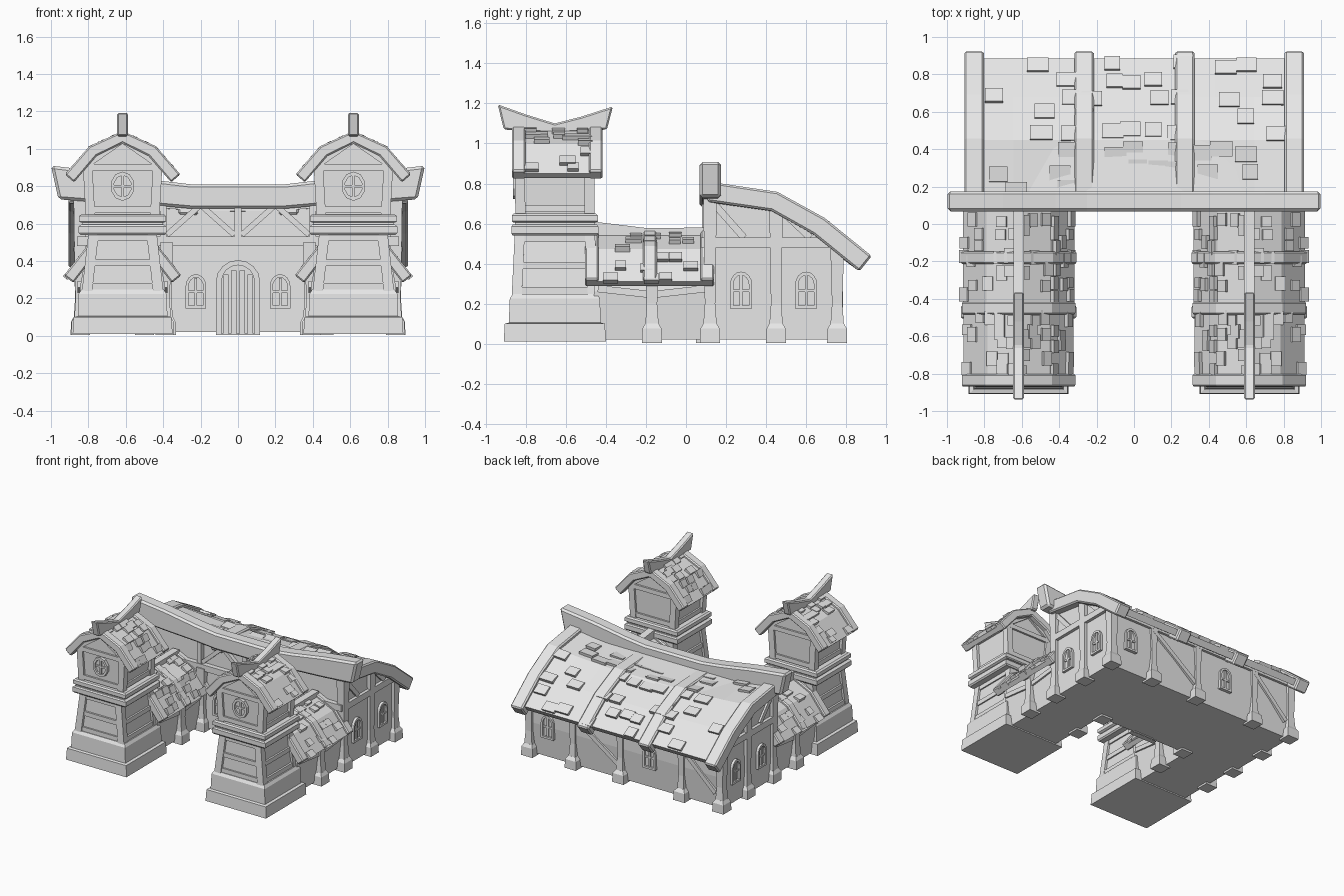
import bpy, bmesh, random
from math import sin, cos, pi
from mathutils import Vector as V

random.seed(4)
if "Cube" in bpy.data.objects:
    bpy.data.objects.remove(bpy.data.objects["Cube"], do_unlink=True)

stone = bpy.data.materials.new("light_grey")
stone.use_nodes = True
GREY = (0.8, 0.8, 0.8, 1)
stone.diffuse_color = GREY
stone.node_tree.nodes["Principled BSDF"].inputs["Base Color"].default_value = GREY

X, Y, Z = V((1, 0, 0)), V((0, 1, 0)), V((0, 0, 1))
TX, TY = 0.617, -0.655          # tower centre


def finish(bm, name, mirror=False, bevel=0.0):
    bmesh.ops.recalc_face_normals(bm, faces=bm.faces)
    me = bpy.data.meshes.new(name)
    bm.to_mesh(me)
    bm.free()
    me.materials.append(stone)
    ob = bpy.data.objects.new(name, me)
    bpy.context.collection.objects.link(ob)
    if bevel:
        mod = ob.modifiers.new("soft_edges", 'BEVEL')
        mod.width, mod.segments = bevel, 1
    if mirror:
        mod = ob.modifiers.new("mirror", 'MIRROR')
        mod.use_mirror_merge = False


def loft(bm, loops, caps=True):
    rings = [[bm.verts.new(p) for p in loop] for loop in loops]
    for a, b in zip(rings, rings[1:]):
        for i in range(len(a)):
            j = (i + 1) % len(a)
            bm.faces.new((a[i], a[j], b[j], b[i]))
    if caps:
        bm.faces.new(rings[0][::-1])
        bm.faces.new(rings[-1])


def prism(bm, pts, axis, stations):
    # extrude a 2D outline along an axis through the given stations
    def put(p, q, s):
        return [(s, p, q), (p, s, q), (p, q, s)][axis]
    loft(bm, [[put(p, q, s) for p, q in pts] for s in stations])


def stack(bm, cx, cy, sections):
    # rectangular tower of (z, half x, half y) sections
    loft(bm, [[(cx + sx * hx, cy + sy * hy, z) for sx, sy in
               ((-1, -1), (1, -1), (1, 1), (-1, 1))] for z, hx, hy in sections])


def beam(bm, p, q, width, depth, n):
    p, q = V(p), V(q)
    side = (q - p).cross(n).normalized() * width / 2
    out = n * depth / 2
    loft(bm, [[c - side - out, c + side - out, c + side + out, c - side + out] for c in (p, q)])


def normals(pts):
    res = []
    for i in range(len(pts)):
        a, b = V(pts[max(i - 1, 0)]), V(pts[min(i + 1, len(pts) - 1)])
        t = (b - a).normalized()
        res.append(V((-t.y, t.x)))
    return res


def strip(pts, top, bottom):
    # closed outline following a polyline between two normal offsets
    ns = normals(pts)
    up = [tuple(V(p) + n * top) for p, n in zip(pts, ns)]
    low = [tuple(V(p) + n * bottom) for p, n in zip(pts, ns)]
    return up + low[::-1]


def along(pts, dist):
    for a, b in zip(pts, pts[1:]):
        d = V(b) - V(a)
        if dist <= d.length or b == pts[-1]:
            return V(a) + d.normalized() * dist, d.normalized()
        dist -= d.length


def shingles(bm, pts, axis, lo, hi, rows, cols, size, chance):
    total = sum((V(b) - V(a)).length for a, b in zip(pts, pts[1:]))
    for r in range(rows):
        for c in range(cols):
            if random.random() > chance:
                continue
            p, t = along(pts, total * (r + 0.55 + random.uniform(-.2, .2)) / rows)
            n = V((-t.y, t.x))
            mid = lo + (hi - lo) * (c + 0.5 + random.uniform(-.25, .25)) / cols
            w = size * random.uniform(.8, 1.2) / 2
            quad = [p - t * size * .4 - n * .01, p + t * size * .4 - n * .01,
                    p + t * size * .4 + n * .022, p - t * size * .4 + n * .01]
            prism(bm, [tuple(k) for k in quad], axis, [mid - w, mid + w])


def arch(w, low, spring, rise):
    arc = [(w * cos(pi * i / 8), spring + rise * sin(pi * i / 8)) for i in range(9)]
    return [(-w, low), (w, low)] + arc


def oval(w, h):
    return [(w * cos(pi * i / 5 + pi / 2), h * sin(pi * i / 5 + pi / 2)) for i in range(10)]


def opening(bm, o, u, n, outer, inner, bars):
    # raised frame, recessed pane and bars on a wall point o
    def put(pts, d):
        return [V(o) + u * p + Z * q + n * d for p, q in pts]
    loft(bm, [put(outer, -.02), put(outer, .02), put(inner, .02), put(inner, -.02)], False)
    loft(bm, [put(inner, -.02), put(inner, .004)])
    for a, b, w in bars:
        beam(bm, *put([a, b], .006), w, .014, n)


def window(bm, o, u, n):
    opening(bm, o, u, n, arch(.055, -.09, .03, .065), arch(.039, -.074, .03, .047),
            [((0, -.074), (0, .075), .014), ((-.04, 0), (.04, 0), .014)])


def post(bm, x, y, top, w=.034):
    stack(bm, x, y, [(0.005, .05, .05), (.075, .048, .048), (.1, w, w)])
    stack(bm, x, y, [(.09, w, w), (.2, w - .008, w - .008), (top, w, w)])


def saddle(half):
    # both roof slopes from a half profile
    return [(TX - p, q) for p, q in half[::-1]] + [(TX + p, q) for p, q in half[1:]]


# ---- towers (mirrored) ----
bm = bmesh.new()
stack(bm, TX, TY, [(.01, .267, .255), (.1, .262, .25), (.105, .24, .23)])
stack(bm, TX, TY, [(.1, .24, .23), (.225, .235, .225), (.248, .22, .21)])
finish(bm, "tower_plinth", True)

bm = bmesh.new()
stack(bm, TX, TY, [(.24, .2, .195), (.55, .165, .18), (.66, .175, .18), (.9, .19, .185)])
prism(bm, [(TX - .19, .89), (TX + .19, .89), (TX + .16, .97), (TX, 1.05), (TX - .16, .97)],
      1, [TY - .185, TY + .185])
finish(bm, "tower_wall", True)

bm = bmesh.new()
stack(bm, TX, TY, [(.54, .225, .21), (.55, .235, .217), (.585, .235, .217), (.595, .22, .21)])
stack(bm, TX, TY, [(.605, .22, .207), (.612, .233, .215), (.64, .233, .215), (.65, .22, .205)])
stack(bm, TX, TY, [(.59, .215, .2), (.61, .215, .2)])
finish(bm, "tower_bands", True)

bm = bmesh.new()
for sx in (-1, 1):
    for sy in (-1, 1):
        beam(bm, (TX + sx * .19, TY + sy * .19, .24), (TX + sx * .155, TY + sy * .175, .55), .055, .05, Y)
        beam(bm, (TX + sx * .172, TY + sy * .172, .64), (TX + sx * .188, TY + sy * .175, .92), .05, .05, Y)
for s in (-1, 1):
    for z, hx, hy in ((.265, .195, .19), (.39, .18, .187), (.525, .165, .18), (.675, .175, .18), (.9, .19, .185)):
        beam(bm, (TX - hx, TY + s * hy, z), (TX + hx, TY + s * hy, z), .035, .03, Y)
        beam(bm, (TX + s * hx, TY - hy, z), (TX + s * hx, TY + hy, z), .035, .03, X)
    for t in (-1, 1):
        beam(bm, (TX + t * .18, TY + s * .185, .92), (TX, TY + s * .185, 1.045), .03, .03, Y)
finish(bm, "tower_timbers", True)

bm = bmesh.new()
opening(bm, (TX, TY - .188, .8), X, -Y, oval(.065, .078), oval(.047, .058),
        [((0, -.06), (0, .06), .014), ((-.05, 0), (.05, 0), .014)])
finish(bm, "tower_round_window", True)

# ---- tower and wing roofs (mirrored) ----
tower_half = [(0, 1.09), (.175, 1.01), (.305, .86)]
wing_half = [(0, .57), (.18, .485), (.31, .32)]
for label, half, lo, hi, ribs in (("tower", tower_half, -.85, -.44, (-.835, -.45)),
                                  ("wing", wing_half, -.47, .1, (-.47, -.18, .107))):
    line = saddle(half)
    bm = bmesh.new()
    prism(bm, strip(line, -.015, -.05), 1, [lo, hi])
    lower = strip(line, -.015, -.05)[:len(line)]
    shingles(bm, lower[:3][::-1], 1, lo + .04, hi - .04, 5, 5 if label == "tower" else 7, .07, 0)
    for side in (lower[:3], lower[2:]):
        shingles(bm, side, 1, lo + .04, hi - .04, 6, 5 if label == "tower" else 7, .068, .5)
    finish(bm, label + "_roof", True)
    bm = bmesh.new()
    for y in ribs:
        prism(bm, strip(line, .005, -.06), 1, [y - .034, y + .034])
    finish(bm, label + "_roof_ribs", True, .008)

bm = bmesh.new()
prism(bm, [(-.94, 1.195), (-.91, 1.07), (-.655, 1.05), (-.395, 1.07), (-.365, 1.185),
           (-.52, 1.135), (-.655, 1.1), (-.8, 1.145)], 0, [TX - .029, TX + .029])
finish(bm, "tower_ridge_beam", True, .008)
bm = bmesh.new()
prism(bm, [(-.48, .54), (.1, .53), (.1, .58), (-.2, .578), (-.48, .612)], 0, [TX - .028, TX + .028])
finish(bm, "wing_ridge_beam", True)

# ---- wings between towers and hall (mirrored) ----
bm = bmesh.new()
prism(bm, [(TX - .21, .02), (TX + .21, .02), (TX + .228, .26), (TX + .2, .41), (TX, .52),
           (TX - .2, .41), (TX - .228, .26)], 1, [-.46, .12])
finish(bm, "wing_wall", True)
bm = bmesh.new()
for s in (-1, 1):
    post(bm, TX + s * .225, -.17, .36)
    beam(bm, (TX + s * .225, -.44, .275), (TX + s * .225, -.17, .245), .035, .03, X)
    beam(bm, (TX + s * .225, -.17, .245), (TX + s * .225, .1, .275), .035, .03, X)
post(bm, TX - .235, .1, .5)
finish(bm, "wing_timbers", True)

# ---- hall ----
bm = bmesh.new()
prism(bm, [(.1, .02), (.745, .02), (.768, .27), (.765, .48), (.68, .57), (.45, .705), (.12, .75)],
      0, [-.85, .85])
finish(bm, "hall_wall")

bm = bmesh.new()
for x in (-.845, .845):
    n = X if x > 0 else -X
    for y, top in ((.12, .74), (.45, .69), (.755, .48)):
        post(bm, x, y, top)
    beam(bm, (x, .09, .505), (x, .72, .505), .05, .06, n)
    beam(bm, (x, .13, .71), (x, .29, .53), .035, .04, n)
    beam(bm, (x, .45, .69), (x, .62, .53), .035, .04, n)
    beam(bm, (x, .13, .735), (x, .45, .69), .035, .04, n)
finish(bm, "hall_side_timbers")

bm = bmesh.new()
beam(bm, (-.86, .1, .505), (.86, .1, .505), .05, .05, Y)
for x in (-.4, 0, .4):
    beam(bm, (x, .1, .52), (x, .1, .74), .035, .04, Y)
for s in (-1, 1):
    beam(bm, (s * .02, .1, .54), (s * .2, .1, .7), .03, .03, Y)
    beam(bm, (s * .2, .1, .7), (s * .38, .1, .54), .03, .03, Y)
finish(bm, "hall_front_timbers")

bm = bmesh.new()
for x in (.46, .04, -.5):
    post(bm, x, .755, .47, .03)
beam(bm, (.46, .77, .43), (.06, .762, .14), .035, .03, Y)
beam(bm, (-.5, .77, .43), (-.8, .762, .14), .035, .03, Y)
beam(bm, (-.85, .765, .46), (.85, .765, .46), .04, .04, Y)
finish(bm, "hall_back_timbers")

bm = bmesh.new()
for s in (-1, 1):
    window(bm, (s * .225, .1, .235), X, -Y)
    for y in (.275, .6):
        window(bm, (s * .85, y, .265), Y, X * s)
for x in (.68, -.22):
    window(bm, (x, .765, .27), X, Y)
finish(bm, "hall_windows")

bm = bmesh.new()
opening(bm, (0, .095, 0), X, -Y, arch(.118, .005, .29, .115), arch(.088, .012, .29, .088),
        [((x, .012), (x, .36 - abs(x) * .5), .03) for x in (-.066, -.022, .022, .066)])
finish(bm, "hall_door")


# ---- hall roof, sagging towards the middle of the ridge ----
def sag(bm):
    for v in bm.verts:
        v.co.z -= .07 * max(0, 1 - (v.co.x / .85) ** 2) * max(0, min(1, (.8 - v.co.y) / .65))


slope = [(.925, .435), (.69, .625), (.455, .755), (.12, .805)][::-1]
cover = strip(slope, -.02, -.07)
top_line = cover[:4]
top_line[-1] = (.885, .445)
cover[3], cover[4] = top_line[-1], (.855, .405)
bm = bmesh.new()
prism(bm, cover, 0, [-.86 + .215 * i for i in range(9)])
shingles(bm, top_line, 0, -.8, .8, 8, 13, .1, .36)
sag(bm)
finish(bm, "hall_roof")
bm = bmesh.new()
for x in (-.855, -.267, .272, .857):
    prism(bm, strip(slope, .004, -.095), 0, [x - .052, x + .052])
sag(bm)
finish(bm, "hall_roof_ribs", bevel=.01)

bm = bmesh.new()
crest = [(-1, .91), (-.7, .875), (-.42, .83), (-.25, .81)]
under = [(-.25, .68), (-.42, .695), (-.7, .71), (-.96, .73)]
flip = lambda pts: [(-p, q) for p, q in pts[::-1]]
prism(bm, crest + flip(crest) + flip(under) + under, 1, [.068, .175])
finish(bm, "hall_ridge_beam", bevel=.015)
